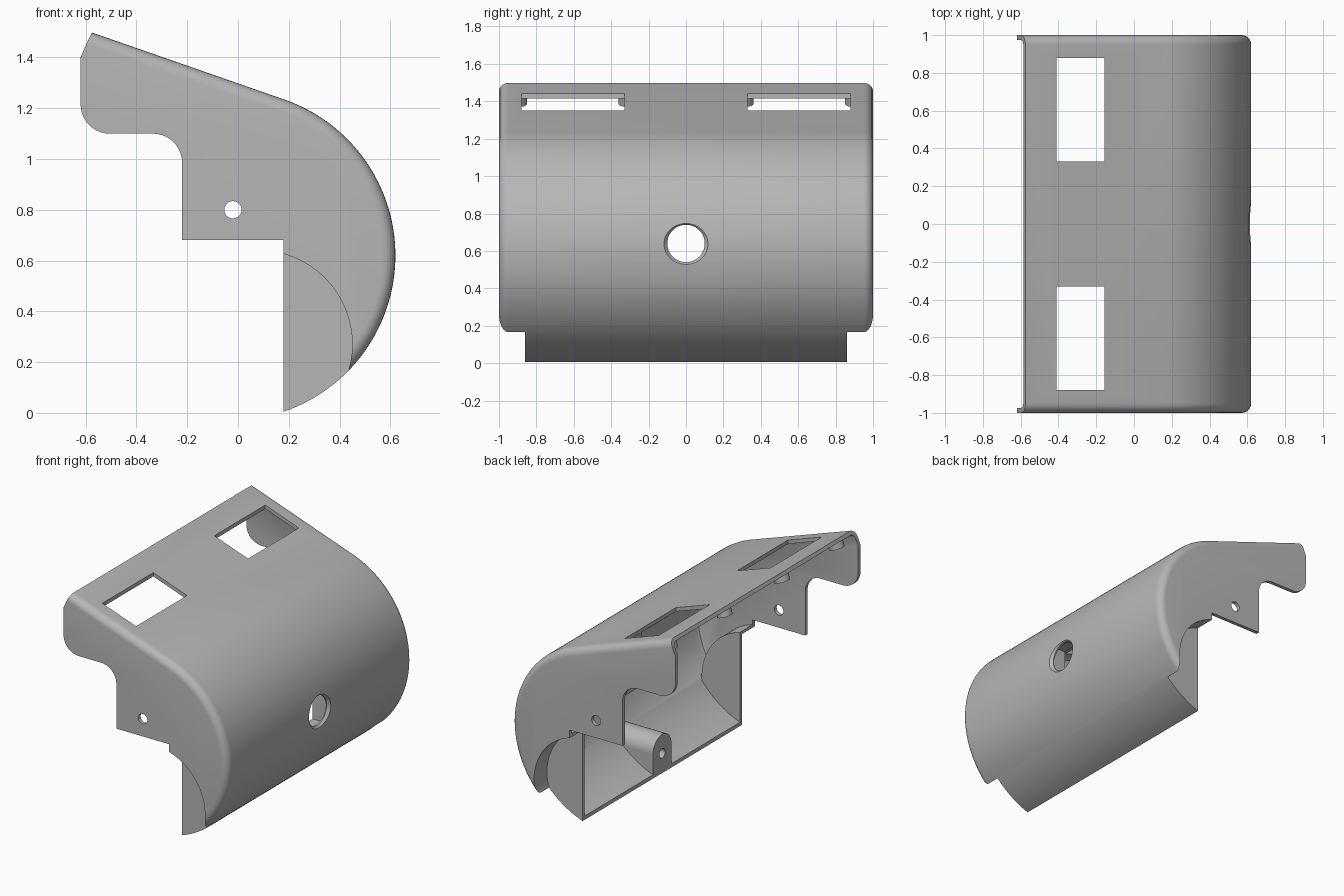
import bpy, bmesh, math
from mathutils import Vector

if "Cube" in bpy.data.objects:
    bpy.data.objects.remove(bpy.data.objects["Cube"])

grey = bpy.data.materials.new("plain grey")
grey.use_nodes = True
grey.diffuse_color = (0.47, 0.47, 0.47, 1)
grey.node_tree.nodes["Principled BSDF"].inputs["Base Color"].default_value = grey.diffuse_color

CX, CZ, R = -0.03, 0.62, 0.65      # centre and radius of the round cover
TOP = math.radians(70.8)           # where the flat top meets the round
WALL, FILLET, LIP = 0.025, 0.05, 0.18


def arc(cx, cz, r, a0, a1, n):
    return [(cx + r * math.cos(a0 + (a1 - a0) * i / n),
             cz + r * math.sin(a0 + (a1 - a0) * i / n)) for i in range(n + 1)]


def cover_curve(d, x_end):
    """Round part of the cover, inset by d and ending at x_end."""
    r = R - d
    return arc(CX, CZ, r, TOP, -math.acos((x_end - CX) / r), 64)


def line_at(d, x):
    px, pz = cover_curve(d, LIP)[0]
    return (x, pz - (x - px) / math.tan(TOP))


def loft(name, sections):
    """Solid through matching outlines, each at its own y."""
    bm = bmesh.new()
    rings = [[bm.verts.new((x, y, z)) for x, z in pts] for y, pts in sections]
    for a, b in zip(rings, rings[1:]):
        for i in range(len(a)):
            j = (i + 1) % len(a)
            bm.faces.new((a[i], a[j], b[j], b[i]))
    bm.faces.new(rings[0])
    bm.faces.new(rings[-1])
    bmesh.ops.recalc_face_normals(bm, faces=bm.faces)
    me = bpy.data.meshes.new(name)
    bm.to_mesh(me)
    bm.free()
    ob = bpy.data.objects.new(name, me)
    bpy.context.collection.objects.link(ob)
    return ob


def box(name, lo, hi):
    lo, hi = Vector(lo), Vector(hi)
    bpy.ops.mesh.primitive_cube_add(size=1, location=(lo + hi) / 2)
    ob = bpy.context.object
    ob.name = name
    ob.scale = hi - lo
    return ob


def rod(name, loc, r, length, axis, r2=None):
    bpy.ops.mesh.primitive_cone_add(vertices=64, radius1=r, radius2=r if r2 is None else r2,
                                    depth=length, location=loc)
    ob = bpy.context.object
    ob.name = name
    ob.rotation_euler = Vector(axis).to_track_quat('Z', 'Y').to_euler()
    return ob


def combine(ob, others, operation='DIFFERENCE'):
    """Apply booleans and discard the cutters."""
    for c in others:
        c.hide_render = True
        m = ob.modifiers.new("cut", 'BOOLEAN')
        m.object, m.operation, m.solver = c, operation, 'EXACT'
    bpy.context.view_layer.update()
    me = bpy.data.meshes.new_from_object(ob.evaluated_get(bpy.context.evaluated_depsgraph_get()))
    ob.modifiers.clear()
    ob.data = me
    for c in others:
        bpy.data.objects.remove(c)
    return ob


def finish(ob):
    ob.data.materials.clear()
    ob.data.materials.append(grey)
    bpy.ops.object.select_all(action='DESELECT')
    ob.select_set(True)
    bpy.context.view_layer.objects.active = ob
    bpy.ops.object.shade_smooth_by_angle(angle=math.radians(30))


def body_outline(d):
    # side plate with its hooked nose, plus the cover inset by d
    x = -0.575 - 0.45 * d
    q = math.pi / 2
    return ([line_at(d, x)] + cover_curve(d, LIP) + [(LIP, 0.68), (-0.22, 0.68)]
            + arc(-0.335, 0.985, 0.115, 0, q, 10)
            + arc(-0.505, 1.215, 0.115, -q, -2 * q, 10) + [(-0.62, 1.4)])


def cavity_outline(d):
    curve = cover_curve(d, 0.12)
    return [line_at(d, -0.8)] + curve + [(-0.8, curve[-1][1])]


def mirrored(half):
    return [(-y, p) for y, p in reversed(half)] + half


def cavity(name):
    return loft(name, mirrored([(1 - FILLET, cavity_outline(WALL)),
                                (0.966, cavity_outline(WALL + 0.008)),
                                (1 - WALL, cavity_outline(FILLET))]))


def end_disc(side, r, y0):
    return rod("end_disc", (0.08, side * (y0 + 0.2), 0.27), r, 0.4, (0, 1, 0))


# Cover: rounded at both ends, hollow, with round recesses under the ends
steps = 6
half = []
for i in range(steps + 1):
    a = math.pi / 2 * i / steps
    half.append((1 - FILLET + FILLET * math.sin(a), body_outline(FILLET * (1 - math.cos(a)))))
cover = loft("cover", mirrored(half))
hollow = combine(cavity("hollow"), [end_disc(s, 0.39, 0.84) for s in (-1, 1)])
cutters = [hollow]
for s in (-1, 1):
    cutters.append(end_disc(s, 0.37, 0.86))
    y = sorted((s * 0.33, s * 0.88))
    cutters.append(box("slot", (-0.41, y[0], 1.2), (-0.155, y[1], 1.6)))
cutters.append(rod("pivot_hole", (-0.02, 0, 0.8), 0.034, 2.4, (0, 1, 0)))
cutters.append(rod("round_hole", (0.6, 0, 0.64), 0.1, 0.3, (1, 0, 0)))
cutters.append(rod("hole_chamfer", (0.625, 0, 0.64), 0.1, 0.05, (1, 0, 0), 0.145))
finish(combine(cover, cutters))


def inner_filler():
    return loft("filler", [(s * 0.5, cavity_outline(0.012)) for s in (-1, 1)])


# Screw boss standing on the lower lip
boss = box("screw_boss", (LIP, -0.1, -0.1), (0.7, 0.1, 0.17))
crown = rod("crown", (0.44, 0, 0.17), 0.1, 0.52, (1, 0, 0))
combine(boss, [crown], 'UNION')
combine(boss, [inner_filler()], 'INTERSECT')
finish(combine(boss, [rod("screw_hole", (0.2, 0, 0.14), 0.032, 0.2, (1, 0, 0))]))

# Square socket around the round hole, inside the cover
socket = box("hole_socket", (0.46, -0.18, 0.46), (0.7, 0.18, 0.82))
combine(socket, [inner_filler()], 'INTERSECT')
finish(combine(socket, [box("opening", (0.3, -0.15, 0.49), (0.8, 0.15, 0.79))]))

# Pegs under the front edge, beside the slots
normal = Vector((math.cos(TOP), 0, math.sin(TOP)))
for y in (-0.9, -0.31, 0.31, 0.9):
    x, z = line_at(0.05, -0.5)
    finish(rod("peg", (x, y, z), 0.05, 0.07, normal))
